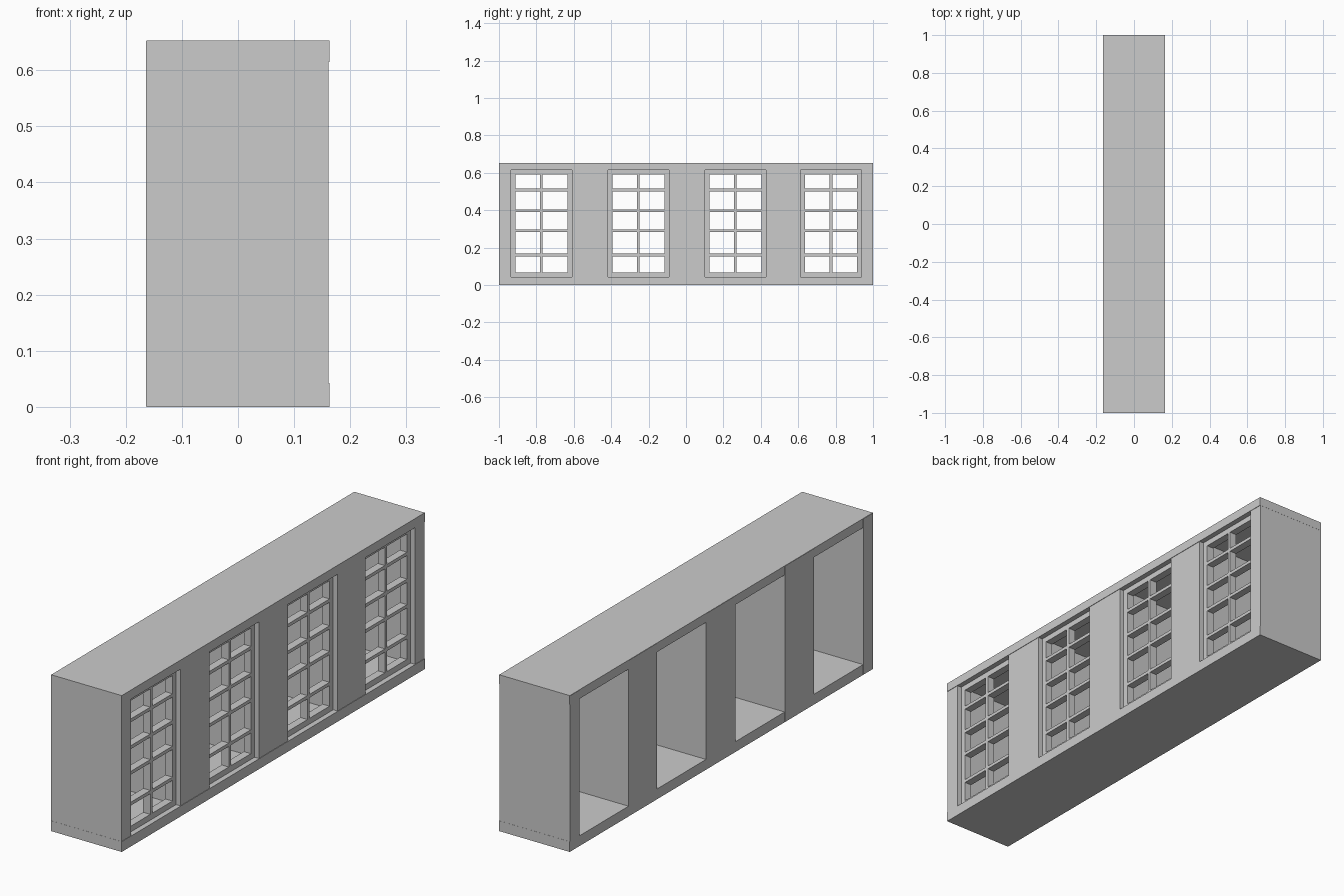
import bpy, bmesh

if "Cube" in bpy.data.objects:
    bpy.data.objects.remove(bpy.data.objects["Cube"])

H = 0.653                       # wall height
Z0, Z1 = 0.043, 0.615           # opening bottom / top
CENTERS = [-0.773, -0.255, 0.264, 0.775]
HALF = 0.163                    # half opening width
BACK, FRONT = 0.108, 0.141      # window depth range, recessed from the outer face
FRAME = 0.024                   # frame strip width
BAR = 0.014                     # glazing bar width


def boxes(name, specs):
    """One object from a list of (x0, x1, y0, y1, z0, z1) boxes."""
    bm = bmesh.new()
    for x0, x1, y0, y1, z0, z1 in specs:
        vs = bmesh.ops.create_cube(bm, size=1)["verts"]
        for v in vs:
            v.co.x = x1 if v.co.x > 0 else x0
            v.co.y = y1 if v.co.y > 0 else y0
            v.co.z = z1 if v.co.z > 0 else z0
    me = bpy.data.meshes.new(name)
    bm.to_mesh(me)
    bm.free()
    ob = bpy.data.objects.new(name, me)
    bpy.context.collection.objects.link(ob)
    return ob


# Long rails above and below the openings
boxes("top_rail", [(-0.163, 0.163, -1, 1, Z1, H)])
boxes("bottom_rail", [(-0.163, 0.163, -1, 1, 0, Z0)])

# Full-height piers between the openings, set back a hair on the window side
edges = [-0.9995] + [c + s * HALF for c in CENTERS for s in (-1, 1)] + [0.9995]
for i in range(0, len(edges), 2):
    boxes("pier", [(-0.164, 0.161, edges[i], edges[i + 1], 0.001, H - 0.001)])

# Window: mesh shared by all four openings
w, hb = HALF, BAR / 2
specs = [(BACK, FRONT, -w, -w + FRAME, Z0, Z1),
         (BACK, FRONT, w - FRAME, w, Z0, Z1),
         (BACK, FRONT, -w + FRAME, w - FRAME, Z0, Z0 + FRAME),
         (BACK, FRONT, -w + FRAME, w - FRAME, Z1 - FRAME, Z1),
         (BACK, FRONT, -hb, hb, Z0 + FRAME, Z1 - FRAME)]
for z in (0.16, 0.289, 0.396, 0.508):
    specs.append((BACK, FRONT, -w + FRAME, w - FRAME, z - hb, z + hb))
window = boxes("window_frame", specs)
window.location.y = CENTERS[0]
for c in CENTERS[1:]:
    copy = window.copy()
    copy.location.y = c
    bpy.context.collection.objects.link(copy)
